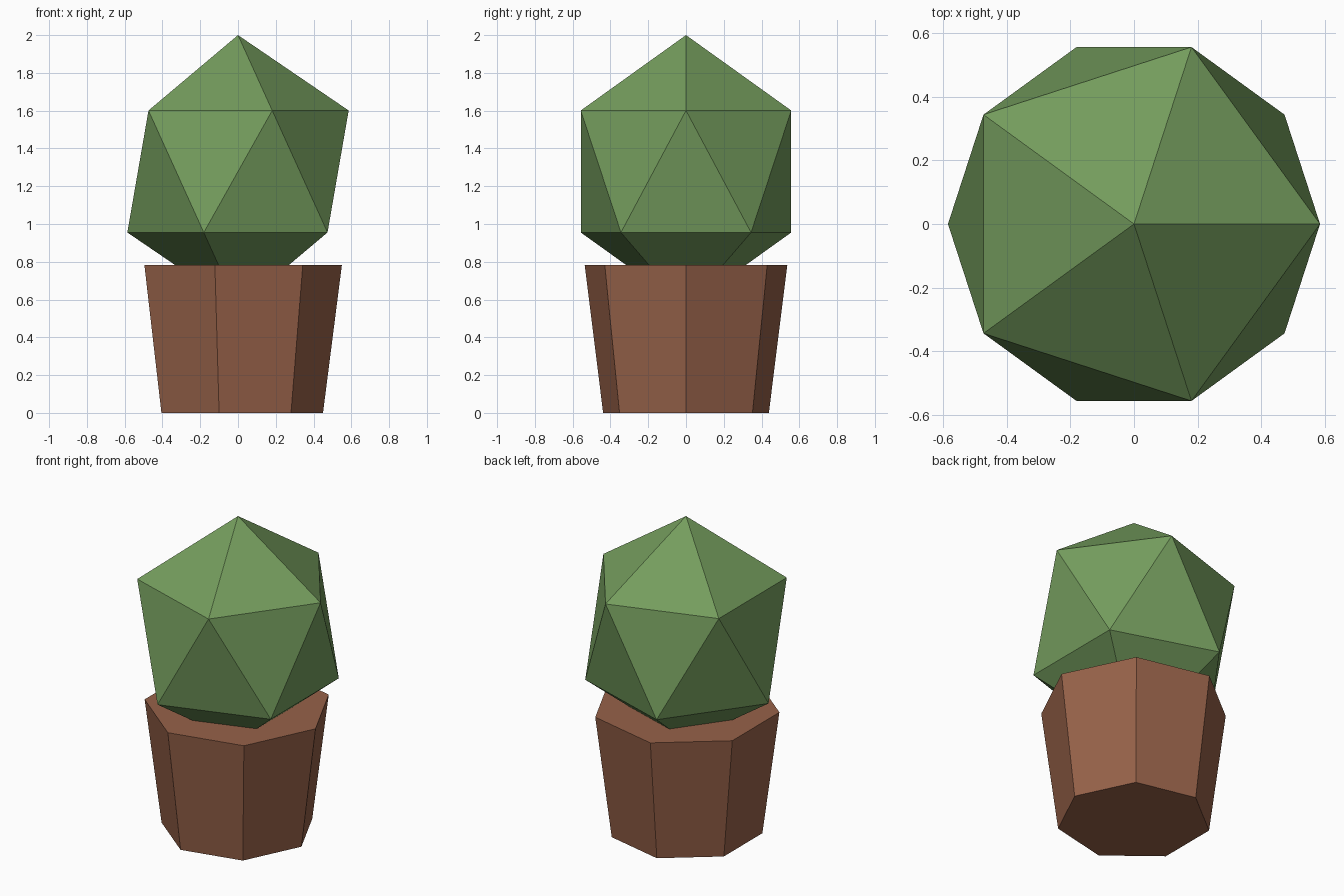
import bpy, math

if "Cube" in bpy.data.objects:
    bpy.data.objects.remove(bpy.data.objects["Cube"])


def material(name, colour):
    mat = bpy.data.materials.new(name)
    mat.diffuse_color = (*colour, 1.0)
    mat.use_nodes = True
    mat.node_tree.nodes["Principled BSDF"].inputs["Base Color"].default_value = mat.diffuse_color
    return mat


terracotta = material("terracotta", (0.31, 0.122, 0.067))
leaf_green = material("leaf green", (0.175, 0.335, 0.11))

# Seven-sided tapered pot, one corner pointing to +x
POT_H = 0.783
bpy.ops.mesh.primitive_cone_add(vertices=7, radius1=0.45, radius2=0.55, depth=POT_H,
                                location=(0, 0, POT_H / 2),
                                rotation=(0, 0, -math.pi / 2))
pot = bpy.context.object
pot.name = "pot"
pot.data.materials.append(terracotta)

# Slightly stretched icosahedron bush sunk into the pot
bpy.ops.mesh.primitive_ico_sphere_add(subdivisions=1, radius=1, location=(0, 0, 1.278))
bush = bpy.context.object
bush.name = "bush"
bush.scale = (0.655, 0.655, 0.722)
bush.data.materials.append(leaf_green)
